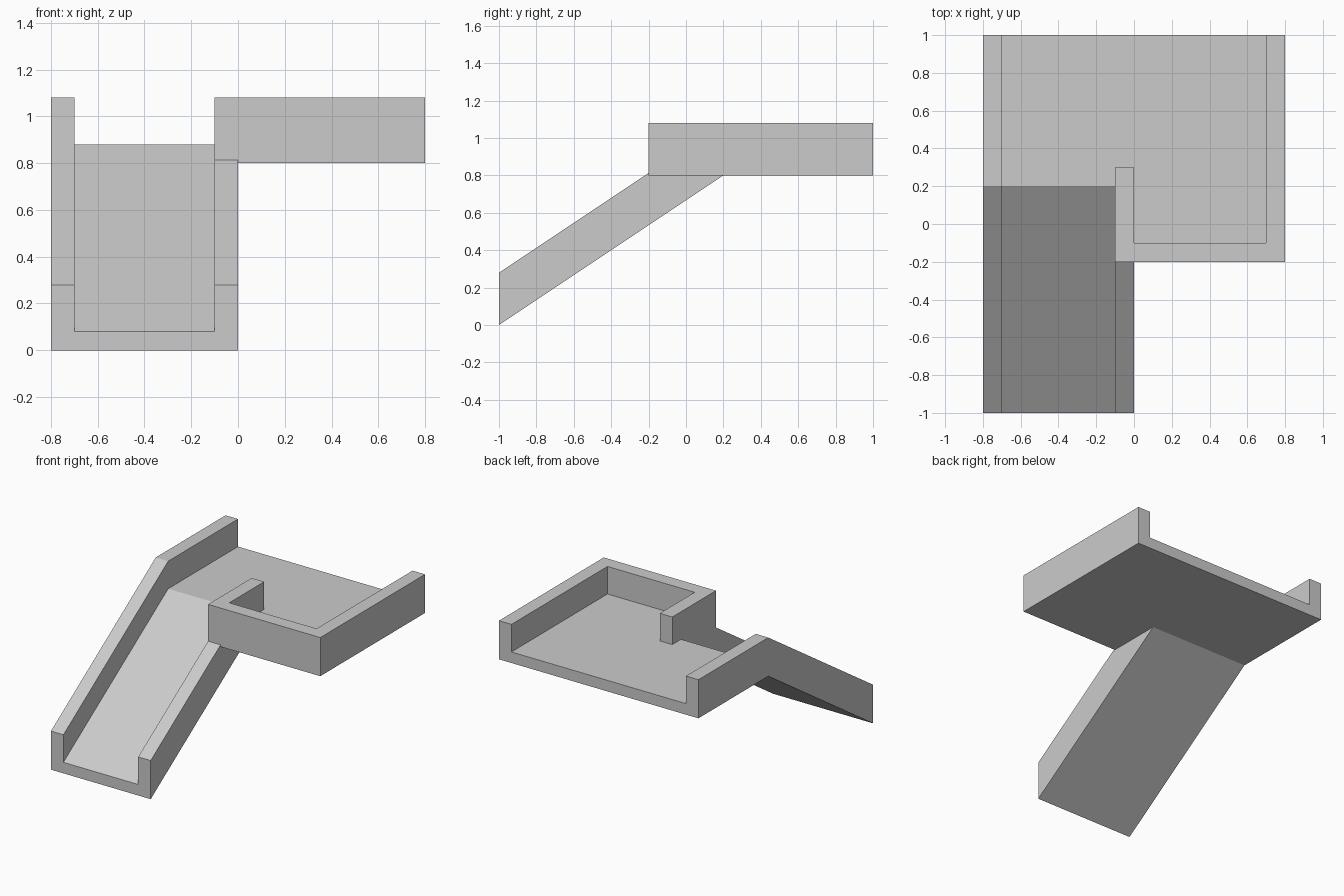
import bpy
import bmesh
from mathutils import Vector

cube = bpy.data.objects.get("Cube")
if cube:
    bpy.data.objects.remove(cube, do_unlink=True)

# One plain grey for the whole structure
grey = bpy.data.materials.new("light_grey")
grey.use_nodes = True
colour = (0.6, 0.6, 0.6, 1)
grey.diffuse_color = colour
grey.node_tree.nodes["Principled BSDF"].inputs["Base Color"].default_value = colour


def prism(name, outline, sweep):
    """Flat outline of 3D points swept along a vector into a closed solid."""
    bm = bmesh.new()
    face = bm.faces.new([bm.verts.new(p) for p in outline])
    result = bmesh.ops.extrude_face_region(bm, geom=[face], use_keep_orig=True)
    moved = [v for v in result["geom"] if isinstance(v, bmesh.types.BMVert)]
    bmesh.ops.translate(bm, verts=moved, vec=Vector(sweep))
    bmesh.ops.recalc_face_normals(bm, faces=bm.faces)
    mesh = bpy.data.meshes.new(name)
    bm.to_mesh(mesh)
    bm.free()
    mesh.materials.append(grey)
    obj = bpy.data.objects.new(name, mesh)
    bpy.context.collection.objects.link(obj)
    return obj


DECK, SLAB, RAIL = 0.8, 0.08, 0.28      # deck underside, slab and rail heights
W, T = 0.8, 0.1                         # half width, wall thickness
FRONT, TOP, BACK = -1.0, 0.2, 1.0       # ramp foot, ramp head, open deck edge
NOSE = -0.2                             # front of the projecting deck


def plan(points):
    return [(x, y, DECK) for x, y in points]


# Channel-shaped ramp with a rail on each side, sheared up to the deck
channel = [(-W, 0), (0, 0), (0, RAIL), (-T, RAIL), (-T, SLAB),
           (T - W, SLAB), (T - W, RAIL), (-W, RAIL)]
prism("ramp", [(x, FRONT, z) for x, z in channel], (0, TOP - FRONT, DECK))

# Deck slab fitted between the parapets
prism("deck_floor", plan([(T - W, TOP), (-T, TOP), (-T, TOP + T), (0, TOP + T),
                          (0, NOSE + T), (W - T, NOSE + T), (W - T, BACK),
                          (T - W, BACK)]), (0, 0, SLAB))

# Parapet continuing the outer ramp rail
prism("right_parapet", plan([(-W, TOP), (T - W, TOP), (T - W, BACK), (-W, BACK)]),
      (0, 0, RAIL))

# Hooked parapet around the projecting side of the deck
prism("left_parapet", plan([(-T, TOP + T), (-T, NOSE), (W, NOSE), (W, BACK),
                            (W - T, BACK), (W - T, NOSE + T), (0, NOSE + T),
                            (0, TOP + T)]), (0, 0, RAIL))
